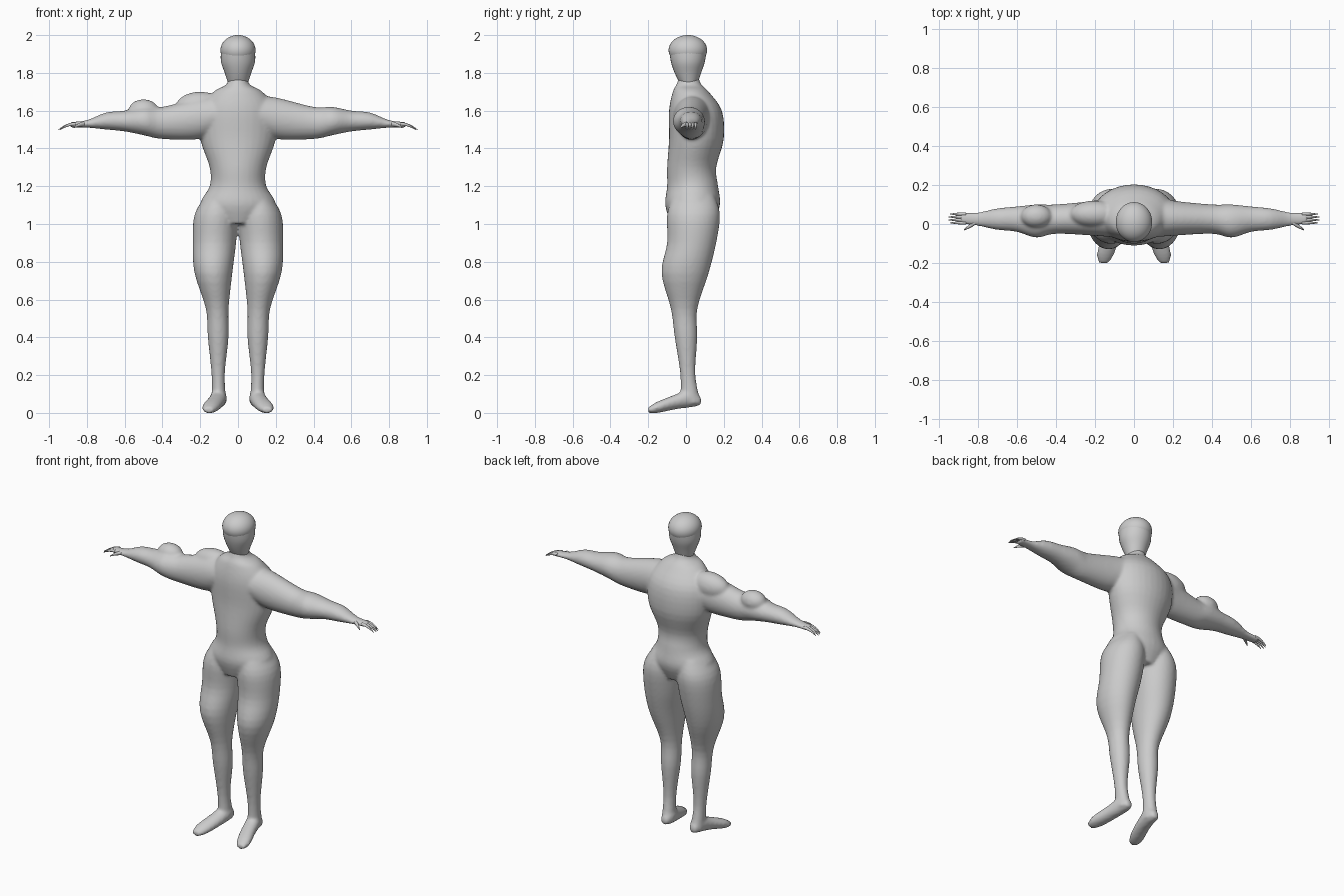
import bpy, bmesh, math
from mathutils import Matrix, Vector

if "Cube" in bpy.data.objects:
    bpy.data.objects.remove(bpy.data.objects["Cube"])

colour = (0.6, 0.6, 0.6, 1)
grey = bpy.data.materials.new("light grey")
grey.use_nodes = True
grey.diffuse_color = colour
grey.node_tree.nodes["Principled BSDF"].inputs["Base Color"].default_value = colour


def smooth_between(sections, steps=4):
    """Ease a few key sections into a flowing series of them."""
    keys = [Vector(section) for section in sections]
    result = []
    for i, (start, end) in enumerate(zip(keys, keys[1:])):
        before = keys[max(i - 1, 0)]
        after = keys[min(i + 2, len(keys) - 1)]
        for step in range(steps):
            t = step / steps
            ease_in = (end - before) / 2
            ease_out = (after - start) / 2
            gap = end - start
            bend = 3 * gap - 2 * ease_in - ease_out
            twist = ease_in + ease_out - 2 * gap
            result.append(start + t * (ease_in + t * (bend + t * twist)))
    return result + [keys[-1]]


def loft(bm, axis, sections, side=1, sides=32):
    """Join elliptical rings, each given as position, low, high, low, high."""
    rings = []
    for position, low_a, high_a, low_b, high_b in smooth_between(sections):
        ring = []
        for i in range(sides):
            angle = math.tau * i / sides
            point = [(low_a + high_a + (high_a - low_a) * math.cos(angle)) / 2,
                     (low_b + high_b + (high_b - low_b) * math.sin(angle)) / 2]
            point.insert(axis, position)
            point[0] *= side
            ring.append(bm.verts.new(point))
        rings.append(ring)
    faces = [bm.faces.new(rings[0]), bm.faces.new(rings[-1])]
    for lower, upper in zip(rings, rings[1:]):
        for i in range(sides):
            corners = (lower[i - 1], lower[i], upper[i], upper[i - 1])
            faces.append(bm.faces.new(corners))
    bmesh.ops.recalc_face_normals(bm, faces=faces)


def ellipsoid(bm, centre, radii):
    matrix = Matrix.Translation(centre) @ Matrix.Diagonal((*radii, 1))
    bmesh.ops.create_uvsphere(bm, u_segments=40, v_segments=24, radius=1, matrix=matrix)


def finger(bm, base, tip, radius, side):
    """A tapering digit that droops towards its tip."""
    base, tip = Vector(base), Vector(tip)
    sections = []
    for step in range(5):
        t = step / 4
        x, y, z = base.lerp(tip, t)
        z = base.z + (tip.z - base.z) * t ** 2
        r = radius * (1 - 0.8 * t ** 2)
        sections.append((x, y - r, y + r, z - r, z + r))
    loft(bm, 0, sections, side, sides=10)


def finish(name, bm):
    mesh = bpy.data.meshes.new(name)
    bm.to_mesh(mesh)
    bm.free()
    mesh.materials.append(grey)
    mesh.shade_smooth()
    obj = bpy.data.objects.new(name, mesh)
    bpy.context.collection.objects.link(obj)
    return obj


# Torso rises from the crotch to the neck: height, half width, front, back
torso = [(height, -half, half, front, back) for height, half, front, back in (
    (1, .12, -.08, .14), (1.1, .2, -.11, .18), (1.2, .15, -.1, .17),
    (1.3, .15, -.1, .16), (1.45, .2, -.09, .2), (1.6, .2, -.09, .19),
    (1.7, .13, -.07, .12), (1.74, .06, -.05, .08), (1.8, .05, -.03, .06))]

# Leg rises from the heel to the hip
leg = [(.05, .06, .14, -.03, .08), (.2, .07, .14, -.03, .05),
       (.4, .05, .16, -.06, .06), (.55, .05, .17, -.08, .06),
       (.74, .03, .23, -.13, .12), (.9, .01, .24, -.1, .16),
       (1.05, 0, .23, -.1, .18), (1.15, .03, .17, -.07, .15)]

# Foot runs from the toes to the heel, turned outwards
foot = [(-.2, .13, .18, 0, .03), (-.15, .1, .19, 0, .06),
        (-.05, .07, .16, .02, .1), (.03, .06, .14, .03, .13),
        (.08, .08, .12, .04, .08)]

# Arm runs from the chest to the knuckles
arm = [(.08, -.07, .15, 1.5, 1.68), (.2, -.06, .12, 1.45, 1.67),
       (.4, -.05, .1, 1.45, 1.62), (.5, -.07, .1, 1.47, 1.62),
       (.6, -.04, .09, 1.49, 1.6), (.7, -.03, .08, 1.5, 1.59),
       (.8, -.01, .06, 1.51, 1.55), (.89, 0, .06, 1.51, 1.54)]

# Body: the parts fused into one smooth skin
bm = bmesh.new()
loft(bm, 2, torso)
for side in (1, -1):
    loft(bm, 2, leg, side)
    loft(bm, 1, foot, side)
    loft(bm, 0, arm, side)
# Fuller shoulder and elbow on the right arm
ellipsoid(bm, (-.2, .05, 1.62), (.13, .07, .08))
ellipsoid(bm, (-.5, .04, 1.6), (.08, .06, .06))
body = finish("body", bm)
fuse = body.modifiers.new("fuse", 'REMESH')
fuse.mode = 'VOXEL'
fuse.voxel_size = 0.009
fuse.use_smooth_shade = True
soften = body.modifiers.new("soften", 'SMOOTH')
soften.factor = 0.5
soften.iterations = 7

# Head: egg shape narrowing to the neck
bm = bmesh.new()
loft(bm, 2, [(1.74, -.05, .05, -.03, .06), (1.8, -.07, .07, -.06, .08),
             (1.86, -.09, .09, -.08, .1), (1.93, -.09, .09, -.09, .11)])
finish("head", bm)

# Skull cap: a slightly wider dome with a visible rim
bm = bmesh.new()
ellipsoid(bm, (0, .01, 1.92), (.093, .102, .08))
finish("skull_cap", bm)

# Fingers curl down from each palm and the thumb points forward
for label, side in (("left", 1), ("right", -1)):
    bm = bmesh.new()
    for i in range(4):
        y = .006 + .015 * i
        reach = .93 + .02 * math.sin(math.pi * (i + 1) / 5)
        finger(bm, (.86, y, 1.53), (reach, y, 1.5), .009, side)
    finger(bm, (.81, .01, 1.53), (.87, -.03, 1.51), .013, side)
    finish(label + "_fingers", bm)
